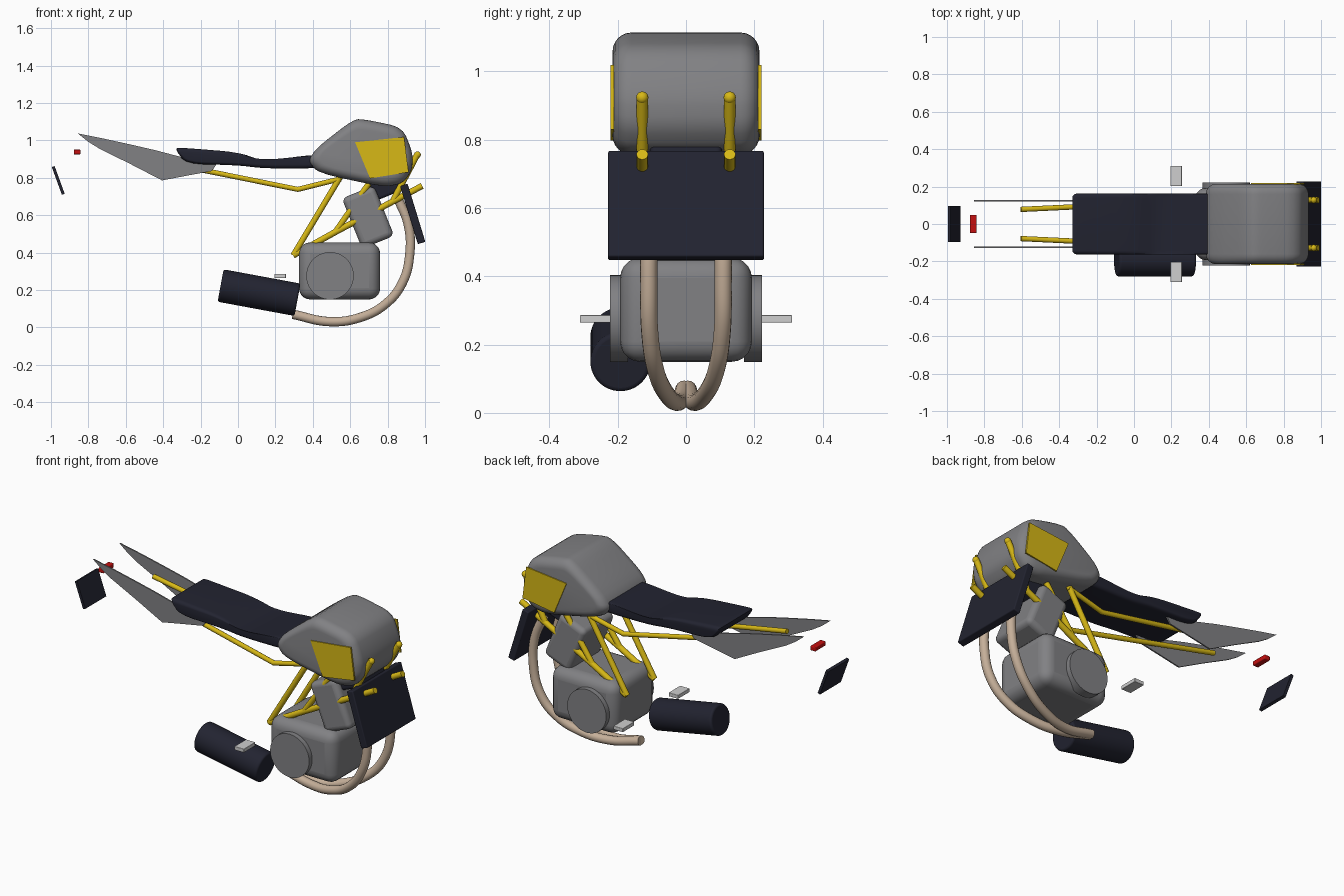
import bpy, bmesh, math
from mathutils import Vector

if "Cube" in bpy.data.objects:
    bpy.data.objects.remove(bpy.data.objects["Cube"])


def mat(name, r, g, b):
    m = bpy.data.materials.new(name)
    m.diffuse_color = (r, g, b, 1)
    m.use_nodes = True
    m.node_tree.nodes["Principled BSDF"].inputs["Base Color"].default_value = m.diffuse_color
    return m


GREY = mat("mid grey", 0.22, 0.22, 0.23)
NAVY = mat("dark navy", 0.016, 0.017, 0.03)
YELLOW = mat("yellow", 0.68, 0.48, 0.008)
TAN = mat("tan", 0.56, 0.43, 0.32)
RED = mat("red", 0.55, 0.005, 0.005)
LIGHT = mat("light grey", 0.62, 0.62, 0.62)


def finish(ob, m, angle=40):
    ob.data.materials.clear()
    ob.data.materials.append(m)
    bpy.ops.object.select_all(action='DESELECT')
    ob.select_set(True)
    bpy.context.view_layer.objects.active = ob
    bpy.ops.object.shade_smooth_by_angle(angle=math.radians(angle))
    return ob


def from_bmesh(name, bm, m):
    bmesh.ops.recalc_face_normals(bm, faces=bm.faces)
    me = bpy.data.meshes.new(name)
    bm.to_mesh(me)
    bm.free()
    ob = bpy.data.objects.new(name, me)
    bpy.context.collection.objects.link(ob)
    return finish(ob, m)


def box(name, loc, size, m, tilt=0, bevel=0.0):
    bpy.ops.mesh.primitive_cube_add(size=1, location=loc)
    ob = bpy.context.object
    ob.name = name
    ob.scale = size
    bpy.ops.object.transform_apply(location=False, rotation=False, scale=True)
    ob.rotation_euler = (0, math.radians(tilt), 0)
    if bevel:
        b = ob.modifiers.new("bevel", 'BEVEL')
        b.width, b.segments = bevel, 5
    return finish(ob, m)


def rod(name, a, b, r, m, bevel=0.0):
    a, b = Vector(a), Vector(b)
    bpy.ops.mesh.primitive_cylinder_add(vertices=48, radius=r, depth=(b - a).length,
                                        location=(a + b) / 2)
    ob = bpy.context.object
    ob.name = name
    ob.rotation_euler = (b - a).to_track_quat('Z', 'Y').to_euler()
    if bevel:
        w = ob.modifiers.new("bevel", 'BEVEL')
        w.width, w.segments, w.limit_method = bevel, 4, 'ANGLE'
    return finish(ob, m)


def tube(name, pts, r, m, smooth=False):
    cu = bpy.data.curves.new(name, 'CURVE')
    cu.dimensions = '3D'
    cu.bevel_depth, cu.bevel_resolution, cu.use_fill_caps = r, 5, True
    cu.resolution_u = 8
    if smooth:
        sp = cu.splines.new('BEZIER')
        sp.bezier_points.add(len(pts) - 1)
        for bp, p in zip(sp.bezier_points, pts):
            bp.co = p
            bp.handle_left_type = bp.handle_right_type = 'AUTO'
    else:
        sp = cu.splines.new('POLY')
        sp.points.add(len(pts) - 1)
        for q, p in zip(sp.points, pts):
            q.co = (*p, 1)
    ob = bpy.data.objects.new(name, cu)
    bpy.context.collection.objects.link(ob)
    bpy.ops.object.select_all(action='DESELECT')
    ob.select_set(True)
    bpy.context.view_layer.objects.active = ob
    bpy.ops.object.convert(target='MESH')
    return finish(bpy.context.object, m)


def round_corners(pts, n=2):
    for _ in range(n):
        out = []
        for (x, z), (u, w) in zip(pts, pts[1:] + pts[:1]):
            out += [(x * .8 + u * .2, z * .8 + w * .2), (x * .2 + u * .8, z * .2 + w * .8)]
        pts = out
    return pts


def pillow(name, profile, half, r, m):
    """Side profile extruded across y with rounded rims."""
    pts = round_corners(profile)
    xs, zs = [p[0] for p in pts], [p[1] for p in pts]
    cx, cz = (min(xs) + max(xs)) / 2, (min(zs) + max(zs)) / 2
    dx, dz = max(xs) - min(xs), max(zs) - min(zs)
    steps = [(-1, a) for a in range(90, -1, -15)] + [(1, a) for a in range(0, 91, 15)]
    bm = bmesh.new()
    rings = []
    for side, a in steps:
        a = math.radians(a)
        y = side * (half - r + r * math.sin(a))
        inset = 2 * r * (1 - math.cos(a))
        sx, sz = 1 - inset / dx, 1 - inset / dz
        rings.append([bm.verts.new((cx + (x - cx) * sx, y, cz + (z - cz) * sz)) for x, z in pts])
    for p, q in zip(rings, rings[1:]):
        for i in range(len(pts)):
            j = (i + 1) % len(pts)
            bm.faces.new((p[i], p[j], q[j], q[i]))
    bm.faces.new(rings[0])
    bm.faces.new(rings[-1])
    return from_bmesh(name, bm, m)


def plate(name, profile, y, t, m):
    """Thin flat panel in the side plane."""
    bm = bmesh.new()
    a = [bm.verts.new((x, y - t / 2, z)) for x, z in profile]
    b = [bm.verts.new((x, y + t / 2, z)) for x, z in profile]
    bm.faces.new(a)
    bm.faces.new(b)
    for i in range(len(a)):
        j = (i + 1) % len(a)
        bm.faces.new((a[i], a[j], b[j], b[i]))
    return from_bmesh(name, bm, m)


# Fuel tank and seat
pillow("fuel_tank", [(0.375, 0.89), (0.42, 0.96), (0.62, 1.115), (0.69, 1.11), (0.88, 1.07),
                     (0.935, 0.93), (0.93, 0.84), (0.88, 0.77), (0.78, 0.75), (0.43, 0.825)],
       0.215, 0.055, GREY)
pillow("seat", [(-0.34, 0.96), (-0.29, 0.96), (0.0, 0.937), (0.14, 0.888), (0.40, 0.925),
                (0.48, 0.90), (0.45, 0.85), (0.14, 0.85), (0.0, 0.867), (-0.28, 0.875)],
       0.162, 0.022, NAVY)

# Engine block, cylinder, head, radiator
box("engine_block", (0.543, 0, 0.302), (0.434, 0.386, 0.305), GREY, bevel=0.06)
box("engine_cylinder", (0.695, 0, 0.59), (0.185, 0.29, 0.29), GREY, tilt=-22, bevel=0.03)
box("engine_head", (0.785, 0, 0.75), (0.2, 0.21, 0.10), NAVY, tilt=-22, bevel=0.015)
box("radiator", (0.934, 0, 0.607), (0.042, 0.456, 0.325), NAVY, tilt=-17, bevel=0.006)

# Exhaust silencer on one side
rod("silencer", (-0.093, -0.192, 0.224), (0.318, -0.192, 0.148), 0.088, NAVY, bevel=0.012)

# Tail light and number plate
box("tail_light", (-0.86, 0, 0.938), (0.036, 0.098, 0.026), RED, bevel=0.005)
box("number_plate", (-0.961, 0, 0.786), (0.016, 0.195, 0.158), NAVY, tilt=-20)

for s, side in ((-1, "right"), (1, "left")):
    # Tank and tail panels
    plate(side + "_tank_panel", [(0.626, 0.99), (0.888, 1.018), (0.912, 0.83), (0.706, 0.797)],
          s * 0.216, 0.009, YELLOW)
    plate(side + "_tail_panel", [(-0.856, 1.037), (-0.72, 1.01), (-0.57, 0.977), (-0.44, 0.947),
                                 (-0.28, 0.905), (-0.115, 0.872), (-0.14, 0.836), (-0.27, 0.812),
                                 (-0.406, 0.786), (-0.578, 0.875), (-0.74, 0.955), (-0.80, 0.992)],
          s * 0.123, 0.008, GREY)
    # Engine side cover and footpeg
    rod(side + "_engine_cover", (0.492, s * 0.17, 0.276), (0.492, s * 0.222, 0.276), 0.127, GREY)
    box(side + "_footpeg", (0.225, s * 0.257, 0.275), (0.062, 0.108, 0.022), LIGHT, bevel=0.003)
    # Tube frame
    y = s * 0.128
    tube(side + "_seat_rail", [(-0.605, s * 0.078, 0.925), (0.32, s * 0.122, 0.738),
                               (0.55, y, 0.795)], 0.014, YELLOW)
    tube(side + "_rear_strut", [(0.295, y, 0.385), (0.55, y, 0.81)], 0.016, YELLOW)
    tube(side + "_lower_rail", [(0.295, y, 0.385), (0.52, y, 0.51), (0.985, y, 0.757)],
         0.017, YELLOW)
    tube(side + "_middle_strut", [(0.52, y, 0.51), (0.70, y, 0.77)], 0.016, YELLOW)
    tube(side + "_front_strut", [(0.83, y, 0.68), (0.96, y, 0.928)], 0.017, YELLOW)
    bpy.ops.mesh.primitive_uv_sphere_add(segments=16, ring_count=8, radius=0.018,
                                         location=(0.96, y, 0.923))
    bpy.context.object.name = side + "_strut_tip"
    finish(bpy.context.object, YELLOW)
    # Header pipe, curling under the engine to the centre line
    tube(side + "_exhaust_pipe",
         [(0.855, s * 0.105, 0.69), (0.91, s * 0.108, 0.55), (0.918, s * 0.109, 0.39),
          (0.877, s * 0.106, 0.235), (0.786, s * 0.088, 0.123), (0.652, s * 0.055, 0.053),
          (0.49, s * 0.022, 0.031), (0.294, s * 0.006, 0.07)], 0.025, TAN, smooth=True)
